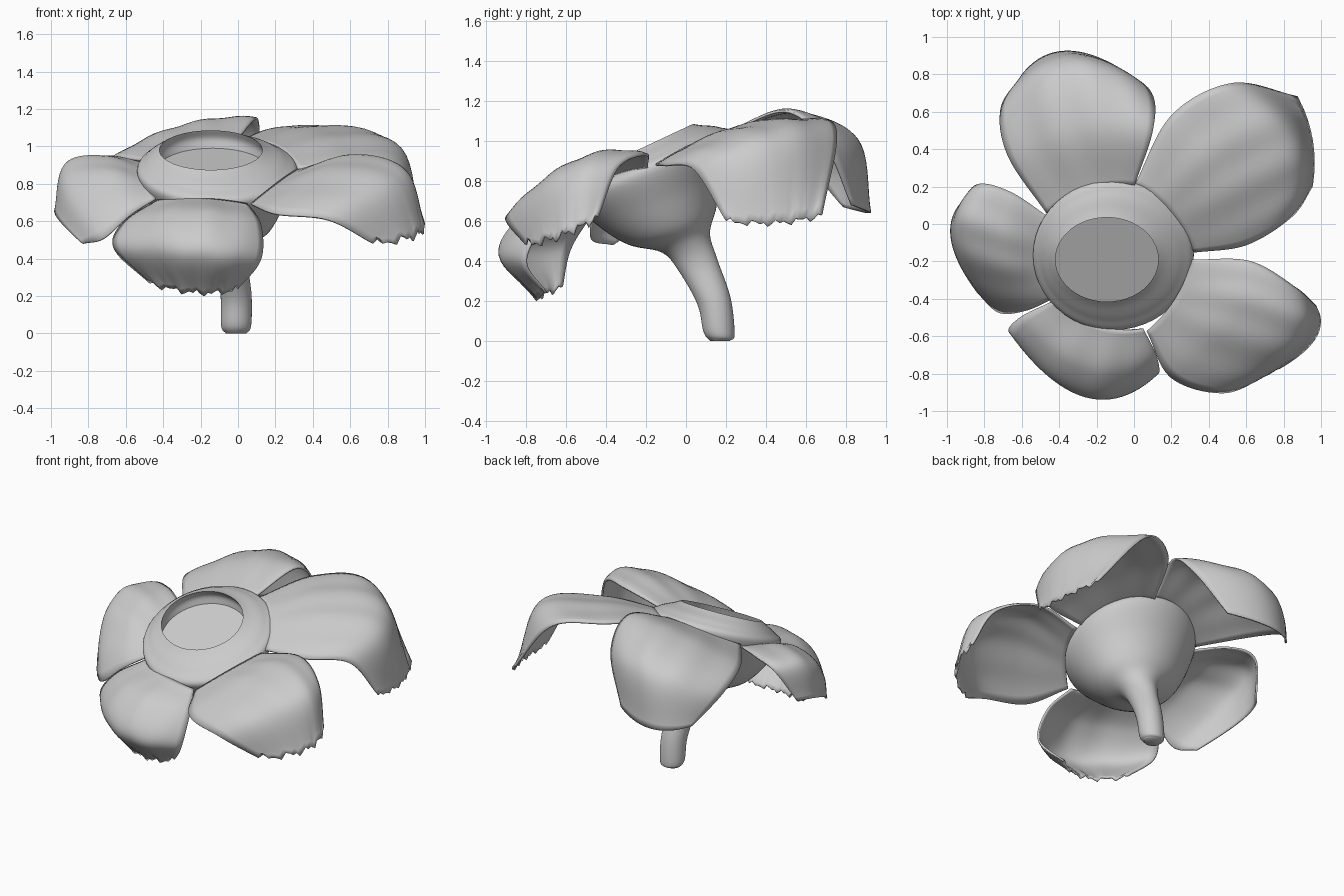
import bpy, math
from mathutils import Vector


def spline(pts, t):
    """Smooth curve through all points, t in 0..1."""
    p = [2 * pts[0] - pts[1]] + pts + [2 * pts[-1] - pts[-2]]
    s = t * (len(pts) - 1)
    i = min(int(s), len(pts) - 2)
    f = s - i
    a, b, c, d = p[i:i + 4]
    return 0.5 * (2 * b + (c - a) * f + (2 * a - 5 * b + 4 * c - d) * f * f
                  + (3 * b - a - 3 * c + d) * f ** 3)


def arc(a, b, c, t):
    """Parabola through three points."""
    return a * (2 * t - 1) * (t - 1) + b * 4 * t * (1 - t) + c * t * (2 * t - 1)


def make(name, verts, faces):
    mesh = bpy.data.meshes.new(name)
    mesh.from_pydata(verts, [], faces)
    mesh.update()
    ob = bpy.data.objects.new(name, mesh)
    bpy.context.collection.objects.link(ob)
    bpy.context.view_layer.objects.active = ob
    bpy.ops.object.select_all(action='DESELECT')
    ob.select_set(True)
    bpy.ops.object.shade_smooth_by_angle(angle=math.radians(50))
    return ob


def petal(name, rows, jag=0.0, nu=28, nv=24):
    """Sheet lofted over rows of (edge, middle, edge) points, base to tip."""
    rows = [[Vector(p) for p in r] for r in rows]
    verts = []
    for i in range(nu + 1):
        u = i / nu
        a, b, c = (spline([r[k] for r in rows], u) for k in range(3))
        for j in range(nv + 1):
            v = arc(a, b, c, j / nv)
            # shallow wrinkles along the petal, ragged towards the tip
            v.z += 0.005 * math.sin(j * 0.9 + 2 * u) * math.sin(math.pi * u)
            v.z += jag * u ** 8 * math.sin(j * 1.7) * math.sin(j * 0.6)
            verts.append(v)
    w = nv + 1
    faces = [(i * w + j, i * w + j + 1, (i + 1) * w + j + 1, (i + 1) * w + j)
             for i in range(nu) for j in range(nv)]
    ob = make(name, verts, faces)
    m = ob.modifiers.new("thickness", 'SOLIDIFY')
    m.thickness = 0.012
    m.offset = 0
    return ob


def tube(name, rings, steps, caps, n=48):
    """Loft through rings of (x, y, z, x radius, y radius, tilt)."""
    pts = [Vector(r) for r in rings]
    verts = []
    for i in range(steps + 1):
        x, y, z, rx, ry, k = spline(pts, i / steps)
        for j in range(n):
            a = 2 * math.pi * j / n
            dy = ry * math.sin(a)
            verts.append((x + rx * math.cos(a), y + dy, z + k * dy))
    faces = [(i * n + j, i * n + (j + 1) % n, (i + 1) * n + (j + 1) % n, (i + 1) * n + j)
             for i in range(steps) for j in range(n)]
    if 'start' in caps:
        faces.append(tuple(reversed(range(n))))
    if 'end' in caps:
        faces.append(tuple(range(steps * n, (steps + 1) * n)))
    return make(name, verts, faces)


# Stem flowing into the cup and its raised collar
tube("stem_and_cup", [
    (-0.01, 0.17, 0.00, 0.055, 0.05, 0),
    (-0.01, 0.165, 0.04, 0.08, 0.078, -0.1),
    (-0.01, 0.14, 0.20, 0.083, 0.083, 0.2),
    (-0.03, 0.06, 0.38, 0.085, 0.095, 0.35),
    (-0.05, 0.00, 0.49, 0.14, 0.12, 0.4),
    (-0.09, -0.07, 0.57, 0.27, 0.22, 0.4),
    (-0.11, -0.13, 0.70, 0.36, 0.31, 0.4),
    (-0.11, -0.165, 0.86, 0.43, 0.40, 0.42),
    (-0.12, -0.175, 0.92, 0.38, 0.34, 0.44),
    (-0.14, -0.185, 0.96, 0.31, 0.26, 0.46),
    (-0.145, -0.19, 0.98, 0.275, 0.225, 0.47),
], 60, ('start',))

# Shallow hollow with a flat floor inside the opening
tube("cup_inside", [
    (-0.145, -0.19, 0.98, 0.275, 0.225, 0.47),
    (-0.14, -0.18, 0.93, 0.29, 0.245, 0.46),
    (-0.135, -0.18, 0.88, 0.29, 0.245, 0.45),
], 10, ('end',))

# Five drooping petals
petal("back_left_petal", [
    [(-0.46, 0.05, 0.92), (-0.22, 0.18, 1.02), (0.00, 0.20, 1.04)],
    [(-0.67, 0.36, 0.93), (-0.30, 0.52, 1.11), (0.10, 0.50, 1.15)],
    [(-0.71, 0.61, 0.85), (-0.34, 0.85, 1.00), (0.09, 0.70, 0.98)],
    [(-0.60, 0.79, 0.67), (-0.38, 0.92, 0.64), (-0.08, 0.83, 0.68)]])
petal("back_right_petal", [
    [(0.00, 0.20, 1.02), (0.18, 0.07, 1.00), (0.32, -0.15, 0.88)],
    [(0.20, 0.58, 1.09), (0.48, 0.27, 1.07), (0.60, -0.11, 0.88)],
    [(0.52, 0.75, 1.05), (0.84, 0.42, 1.01), (0.84, 0.04, 0.86)],
    [(0.87, 0.68, 0.63), (0.95, 0.45, 0.59), (0.95, 0.20, 0.60)]], 0.02)
petal("front_right_petal", [
    [(0.31, -0.19, 0.87), (0.22, -0.40, 0.81), (0.07, -0.57, 0.69)],
    [(0.62, -0.20, 0.93), (0.54, -0.50, 0.91), (0.20, -0.82, 0.64)],
    [(0.86, -0.34, 0.86), (0.84, -0.62, 0.83), (0.48, -0.90, 0.61)],
    [(0.97, -0.44, 0.62), (0.96, -0.62, 0.53), (0.72, -0.80, 0.48)]], 0.03)
petal("front_petal", [
    [(-0.43, -0.41, 0.71), (-0.20, -0.54, 0.72), (0.05, -0.56, 0.69)],
    [(-0.61, -0.50, 0.59), (-0.25, -0.78, 0.64), (0.12, -0.71, 0.58)],
    [(-0.66, -0.58, 0.45), (-0.26, -0.92, 0.44), (0.12, -0.80, 0.40)],
    [(-0.47, -0.62, 0.27), (-0.22, -0.74, 0.22), (0.00, -0.70, 0.24)]], 0.02)
petal("left_petal", [
    [(-0.46, 0.04, 0.90), (-0.51, -0.17, 0.85), (-0.44, -0.40, 0.72)],
    [(-0.66, 0.17, 0.93), (-0.70, -0.15, 0.90), (-0.58, -0.46, 0.63)],
    [(-0.83, 0.21, 0.89), (-0.92, -0.10, 0.85), (-0.72, -0.47, 0.51)],
    [(-0.93, 0.10, 0.67), (-0.97, -0.10, 0.63), (-0.83, -0.37, 0.48)]])
